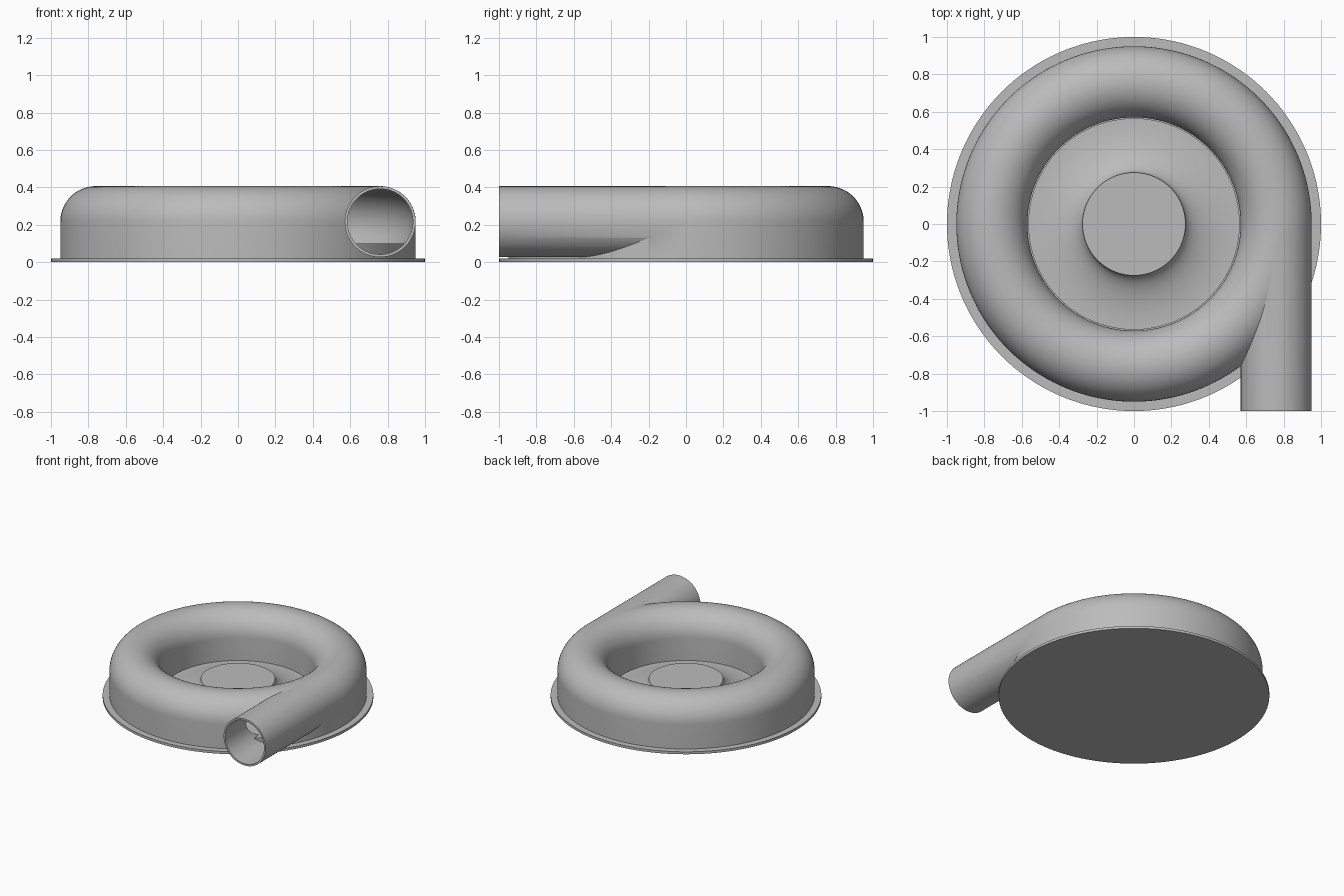
import bpy, bmesh
from math import pi, sin, cos, radians
from mathutils import Matrix

cube = bpy.data.objects.get("Cube")
if cube:
    bpy.data.objects.remove(cube, do_unlink=True)

grey = bpy.data.materials.new("plain grey")
grey.use_nodes = True
colour = (0.5, 0.5, 0.5, 1)
grey.diffuse_color = colour
grey.node_tree.nodes["Principled BSDF"].inputs["Base Color"].default_value = colour

SEGMENTS = 144
RING, TUBE, WALL, MID = 0.76, 0.19, 0.015, 0.217
BASE = 0.02


def add_object(name, bm):
    bmesh.ops.remove_doubles(bm, verts=bm.verts, dist=1e-5)
    bmesh.ops.recalc_face_normals(bm, faces=bm.faces)
    mesh = bpy.data.meshes.new(name)
    bm.to_mesh(mesh)
    bm.free()
    mesh.materials.append(grey)
    obj = bpy.data.objects.new(name, mesh)
    bpy.context.collection.objects.link(obj)
    return obj


def lathe(name, profile):
    """Turn a closed (radius, height) outline about the z axis."""
    bm = bmesh.new()
    verts = [bm.verts.new((r, 0, z)) for r, z in profile]
    edges = [bm.edges.new((a, b)) for a, b in zip(verts, verts[1:] + verts[:1])]
    bmesh.ops.spin(bm, geom=verts + edges, cent=(0, 0, 0), axis=(0, 0, 1),
                   angle=2 * pi, steps=SEGMENTS, use_merge=True)
    return add_object(name, bm)


def disc(name, radius, low, high):
    bm = bmesh.new()
    bmesh.ops.create_cone(bm, cap_ends=True, segments=SEGMENTS, radius1=radius,
                          radius2=radius, depth=high - low,
                          matrix=Matrix.Translation((0, 0, (low + high) / 2)))
    return add_object(name, bm)


def rod(name, radius, front, back):
    """Cylinder along y at the outlet position."""
    bm = bmesh.new()
    place = Matrix.Translation((RING, (front + back) / 2, MID)) @ Matrix.Rotation(pi / 2, 4, 'X')
    bmesh.ops.create_cone(bm, cap_ends=True, segments=96, radius1=radius,
                          radius2=radius, depth=back - front, matrix=place)
    return add_object(name, bm)


def arc(cx, cz, rx, rz, start, end, steps):
    angles = [radians(start + (end - start) * i / steps) for i in range(steps + 1)]
    return [(cx + rx * cos(a), cz + rz * sin(a)) for a in angles]


def combine(target, other, operation):
    mod = target.modifiers.new(operation.lower(), 'BOOLEAN')
    mod.operation, mod.object, mod.solver = operation, other, 'EXACT'
    bpy.context.view_layer.objects.active = target
    bpy.ops.object.modifier_apply(modifier=mod.name)
    bpy.data.objects.remove(other, do_unlink=True)


# Round-topped ring housing with straight walls down to the base
outline = arc(RING, MID, TUBE, TUBE, 0, 180, 40)
outline += [(RING - TUBE, BASE), (RING + TUBE, BASE)]
housing = lathe("ring_housing", outline)

# Tangential outlet pipe, then the hollow running through pipe and ring
combine(housing, rod("outlet_pipe", TUBE - 0.0005, -1, 0), 'UNION')
combine(housing, rod("outlet_bore", TUBE - WALL, -1.1, 0), 'DIFFERENCE')
channel = arc(RING, MID, TUBE - WALL + 0.001, TUBE - WALL + 0.001, 0, 360, 48)[:-1]
combine(housing, lathe("ring_channel", channel), 'DIFFERENCE')

# Flat floor inside the channel
floor = lathe("channel_floor", [(0.59, BASE), (0.94, BASE), (0.94, 0.1), (0.59, 0.1)])

# Base flange
flange = disc("base_flange", 1, 0, BASE)

# Flared centre hub with a flat top
hub_profile = arc(0.565, 0.15, 0.29, 0.115, 180, 270, 24)
hub_profile += [(0.565, BASE), (0, BASE), (0, 0.15)]
hub = lathe("centre_hub", hub_profile)

# Smooth shading with sharp rims
for obj in (housing, floor, flange, hub):
    bpy.ops.object.select_all(action='DESELECT')
    obj.select_set(True)
    bpy.context.view_layer.objects.active = obj
    bpy.ops.object.shade_smooth_by_angle(angle=radians(30))
